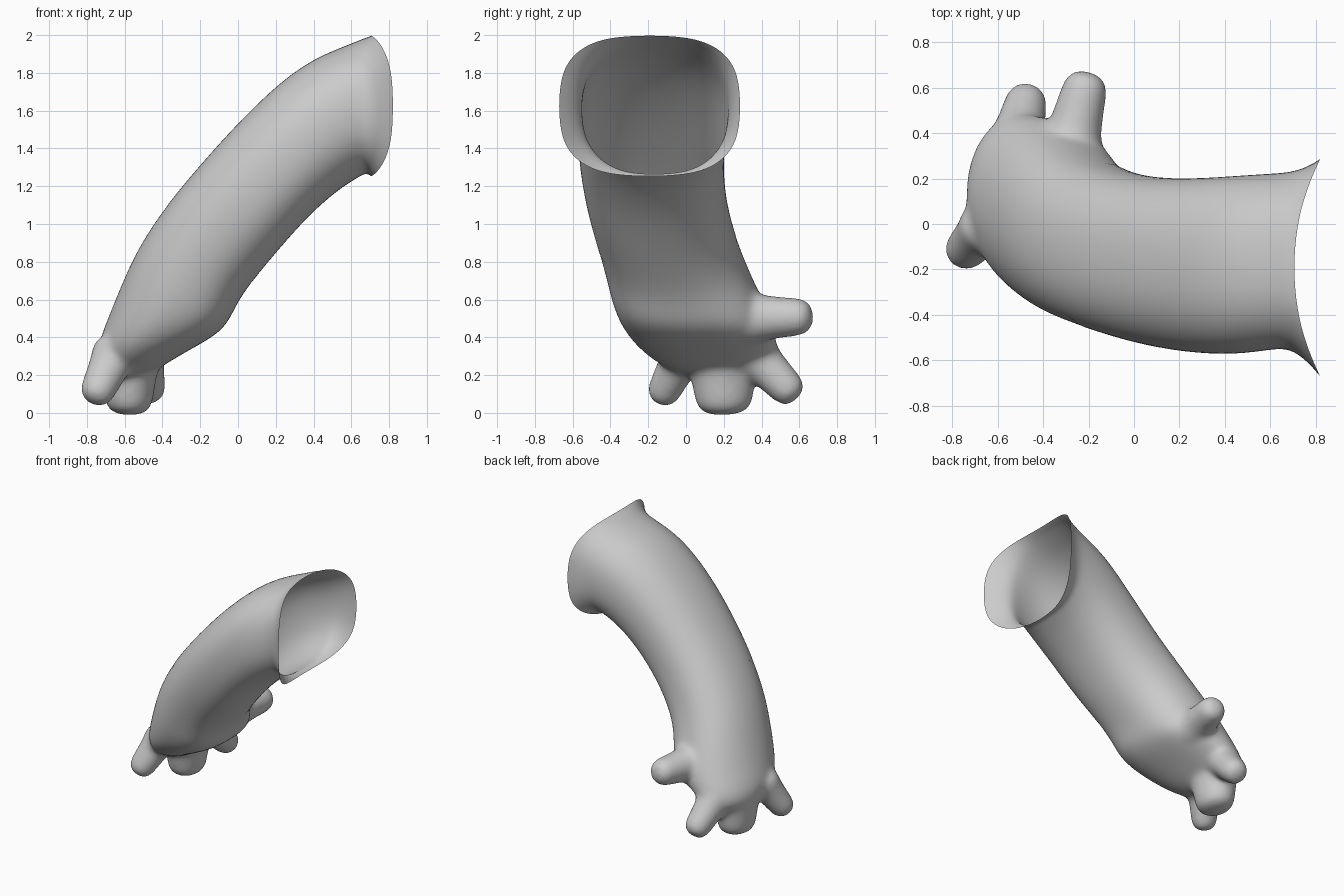
import bpy, bmesh, math
from mathutils import Vector

if "Cube" in bpy.data.objects:
    bpy.data.objects.remove(bpy.data.objects["Cube"])

N = 24


def spow(v, p):
    return math.copysign(abs(v) ** p, v)


def loft(name, rings, tip, cap=True):
    """Skin point rings, close the far end to a tip, optionally cap the start."""
    bm = bmesh.new()
    vr = [[bm.verts.new(p) for p in r] for r in rings]
    n = len(rings[0])
    for a, b in zip(vr, vr[1:]):
        for i in range(n):
            j = (i + 1) % n
            bm.faces.new((a[i], a[j], b[j], b[i]))
    t = bm.verts.new(tip)
    for i in range(n):
        bm.faces.new((vr[-1][i], vr[-1][(i + 1) % n], t))
    if cap:
        bm.faces.new(vr[0])
    bmesh.ops.recalc_face_normals(bm, faces=bm.faces)
    me = bpy.data.meshes.new(name)
    bm.to_mesh(me)
    bm.free()
    ob = bpy.data.objects.new(name, me)
    bpy.context.collection.objects.link(ob)
    m = ob.modifiers.new("smooth", 'SUBSURF')
    m.levels = m.render_levels = 2
    return ob


def bake(ob):
    """Apply all modifiers."""
    dg = bpy.context.evaluated_depsgraph_get()
    me = bpy.data.meshes.new_from_object(ob.evaluated_get(dg))
    ob.modifiers.clear()
    ob.data = me


def cut(ob, co, no):
    """Remove everything on the positive side of a plane and shade smooth."""
    bm = bmesh.new()
    bm.from_mesh(ob.data)
    bmesh.ops.bisect_plane(bm, geom=bm.verts[:] + bm.edges[:] + bm.faces[:],
                           plane_co=co, plane_no=no, clear_outer=True)
    for f in bm.faces:
        f.smooth = True
    bm.to_mesh(ob.data)
    bm.free()


# Arm and palm: top x,z / bottom x,z / y min, y max / side bulge / squareness back, palm
sections = [
    (.70, 2.00, .70, 1.25, -.675, .29, .122, .71, .71),
    (.68, 1.99, .685, 1.262, -.61, .255, .085, .74, .74),
    (.65, 1.98, .665, 1.262, -.55, .23, .03, .80, .84),
    (.58, 1.95, .63, 1.24, -.555, .225, 0, .85, .85),
    (.35, 1.86, .54, 1.185, -.58, .215, 0, .86, .86),
    (.095, 1.64, .38, 1.05, -.57, .20, 0, .86, .86),
    (-.155, 1.37, .21, .855, -.53, .21, 0, .86, .86),
    (-.38, 1.105, .08, .70, -.47, .265, 0, .88, .86),
    (-.53, .88, -.005, .58, -.425, .34, 0, .92, .80),
    (-.62, .68, -.05, .47, -.39, .42, 0, .96, .72),
    (-.70, .48, -.13, .40, -.335, .475, 0, 1, .76),
    (-.75, .35, -.27, .325, -.25, .49, 0, 1, .82),
    (-.735, .25, -.37, .265, -.15, .46, 0, 1, .85),
    (-.67, .19, -.46, .21, -.02, .36, 0, 1, .95),
]
rings = []
for tx, tz, bx, bz, y0, y1, bulge, sq_back, sq_palm in sections:
    ring = []
    for i in range(N):
        a = 2 * math.pi * i / N
        sq = sq_back if i < N / 2 else sq_palm
        c, s = spow(math.cos(a), sq), spow(math.sin(a), sq)
        ring.append(((tx + bx) / 2 + s * (tx - bx) / 2 + bulge * c * c,
                     (y0 + y1) / 2 + c * (y1 - y0) / 2,
                     (tz + bz) / 2 + s * (tz - bz) / 2))
    rings.append(ring)
palm_end = (-.575, .17, .19)
arm = loft("arm", rings, palm_end, cap=False)
hand = loft("hand", rings[4:], palm_end)


# Fingers: rounded stubs with a flared root that blends into the palm
def finger(name, root, end, r1, r2, flare=1.4):
    root, end = Vector(root), Vector(end)
    d = end - root
    w = d.normalized()
    u = Vector((1, 0, 0))
    u = (u - w * u.dot(w)).normalized()
    v = w.cross(u)
    prof = [(0, flare), (.22, 1.2), (.45, 1.05), (.75, .98), (.92, .88), (1, .55)]
    fr = [[root + d * t + u * (math.cos(k * math.pi / 6) * r1 * s)
           + v * (math.sin(k * math.pi / 6) * r2 * s) for k in range(12)]
          for t, s in prof]
    return loft(name, fr, end + w * .01)


fingers = [
    finger("thumb", (-.29, .30, .50), (-.20, .665, .51), .112, .112, 1.6),
    finger("index_finger", (-.52, .34, .33), (-.465, .585, .08), .105, .105),
    finger("middle_finger", (-.57, .19, .34), (-.58, .205, -.006), .14, .168, 1.15),
    finger("little_finger", (-.63, .01, .36), (-.77, -.145, .06), .105, .10),
]

# Fuse palm and fingers into one soft surface
for o in [arm, hand] + fingers:
    bake(o)
bpy.ops.object.select_all(action='DESELECT')
for o in [hand] + fingers:
    o.select_set(True)
bpy.context.view_layer.objects.active = hand
bpy.ops.object.join()
rm = hand.modifiers.new("fuse", 'REMESH')
rm.mode = 'VOXEL'
rm.voxel_size = .014
sm = hand.modifiers.new("soften", 'SMOOTH')
sm.factor, sm.iterations = .5, 40
bake(hand)

# Arm and hand meet at one plane across the forearm
tx, tz, bx, bz = sections[7][:4]
mid = Vector(((tx + bx) / 2, -.1, (tz + bz) / 2))
normal = Vector((tx - bx, 0, tz - bz)).cross(Vector((0, 1, 0))).normalized()
if normal.z < 0:
    normal = -normal
cut(hand, mid, normal)
cut(arm, mid, -normal)
